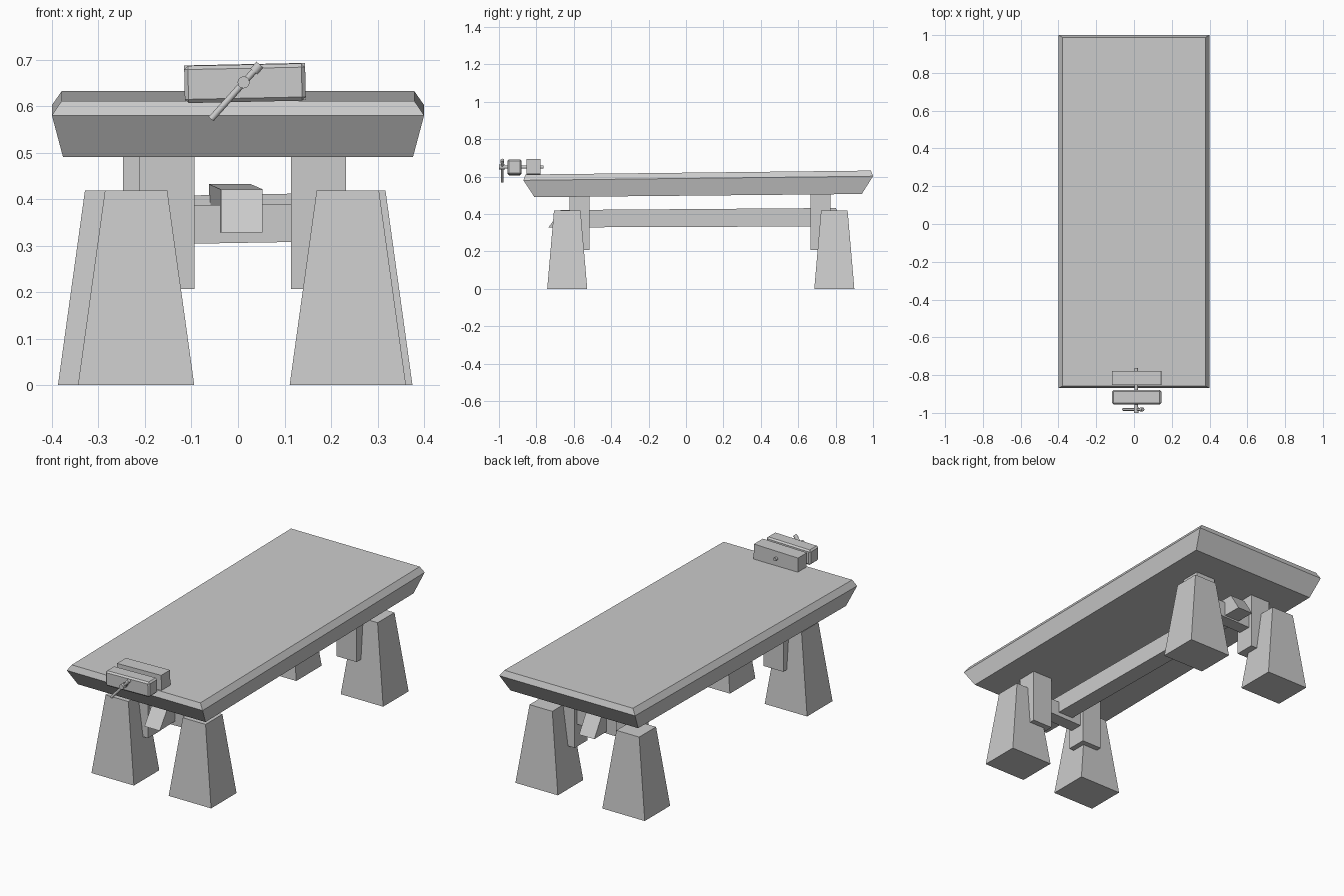
import bpy
import bmesh
from math import radians
from mathutils import Vector

cube = bpy.data.objects.get("Cube")
if cube:
    bpy.data.objects.remove(cube, do_unlink=True)

grey = bpy.data.materials.new("plain_grey")
grey.use_nodes = True
colour = (0.6, 0.6, 0.6, 1)
grey.diffuse_color = colour
grey.node_tree.nodes["Principled BSDF"].inputs["Base Color"].default_value = colour


def loft(name, rings):
    """Join a stack of equal rings into a closed solid."""
    bm = bmesh.new()
    loops = [[bm.verts.new(p) for p in ring] for ring in rings]
    n = len(loops[0])
    for a, b in zip(loops, loops[1:]):
        for i in range(n):
            j = (i + 1) % n
            bm.faces.new((a[i], a[j], b[j], b[i]))
    bm.faces.new(loops[0])
    bm.faces.new(loops[-1])
    bmesh.ops.recalc_face_normals(bm, faces=bm.faces)
    mesh = bpy.data.meshes.new(name)
    bm.to_mesh(mesh)
    bm.free()
    mesh.materials.append(grey)
    obj = bpy.data.objects.new(name, mesh)
    bpy.context.collection.objects.link(obj)
    return obj


def rect(cx, hx, y0, y1, z0, z1=None):
    """Rectangle whose height may change from front to back."""
    z1 = z0 if z1 is None else z1
    return [(cx - hx, y0, z0), (cx + hx, y0, z0), (cx + hx, y1, z1), (cx - hx, y1, z1)]


def box(name, centre, size, tilt=0):
    hx, hy, hz = (s / 2 for s in size)
    obj = loft(name, [rect(0, hx, -hy, hy, -hz), rect(0, hx, -hy, hy, hz)])
    obj.location = centre
    obj.rotation_euler.y = -radians(tilt)
    return obj


def rod(name, start, end, radius, sides=12):
    a, b = Vector(start), Vector(end)
    bpy.ops.mesh.primitive_cylinder_add(vertices=sides, radius=radius,
                                        depth=(b - a).length, location=(a + b) / 2)
    obj = bpy.context.object
    obj.name = name
    obj.rotation_euler = (b - a).to_track_quat('Z', 'Y').to_euler()
    obj.data.materials.append(grey)
    bpy.ops.object.shade_smooth_by_angle(angle=radians(40))
    return obj


# Tabletop: thick slab flaring out from the underside, chamfered at the top
loft("tabletop", [
    rect(0, 0.376, -0.81, 0.94, 0.49, 0.507),
    rect(0, 0.4, -0.869, 1.0, 0.58, 0.602),
    rect(0, 0.379, -0.858, 0.988, 0.611, 0.632),
])

# Tapered feet, each with a post behind it that carries the top
for end, y, post_y, post_top, columns in (
        ("front", -0.635, -0.57, 0.505, (("right", -0.219, -0.153), ("left", 0.236, 0.173))),
        ("back", 0.793, 0.72, 0.515, (("right", -0.262, -0.188), ("left", 0.25, 0.173)))):
    for side, x, post_x in columns:
        loft(f"{end}_{side}_foot", [
            rect(x, 0.125, y - 0.107, y + 0.107, 0),
            rect(x, 0.067, y - 0.071, y + 0.071, 0.418),
        ])
        box(f"{end}_{side}_post", (post_x, post_y, (0.207 + post_top) / 2),
            (0.118, 0.107, post_top - 0.207))

# Cross rails between the posts
box("front_cross_rail", (0.01, -0.57, 0.347), (0.26, 0.07, 0.082), 1)
box("back_cross_rail", (-0.01, 0.72, 0.367), (0.3, 0.07, 0.085), 1)

# Long stretcher with slanted ends
loft("stretcher", [
    [(0.008 - 0.045, -0.735, 0.328), (0.008 + 0.045, -0.735, 0.328),
     (0.008 + 0.045, -0.67, 0.421), (0.008 - 0.045, -0.67, 0.421)],
    [(-0.017 - 0.045, 0.86, 0.334), (-0.017 + 0.045, 0.86, 0.334),
     (-0.017 + 0.045, 0.8, 0.432), (-0.017 - 0.045, 0.8, 0.432)],
])

# Vice: moving jaw, fixed jaw, screw, hub and handle
jaw = box("moving_jaw", (0.015, -0.917, 0.649), (0.26, 0.075, 0.08), 1.2)
bevel = jaw.modifiers.new("bevel", 'BEVEL')
bevel.width = 0.008
bevel.segments = 1
box("fixed_jaw", (0.015, -0.815, 0.65), (0.26, 0.075, 0.08), 1.2)
rod("vice_screw", (0.012, -0.985, 0.651), (0.012, -0.763, 0.651), 0.009)
rod("vice_hub", (0.012, -1.0, 0.651), (0.012, -0.968, 0.651), 0.013)
rod("vice_handle", (-0.058, -0.982, 0.572), (0.046, -0.982, 0.688), 0.007)
rod("handle_knob", (0.034, -0.982, 0.674), (0.047, -0.982, 0.689), 0.010)
